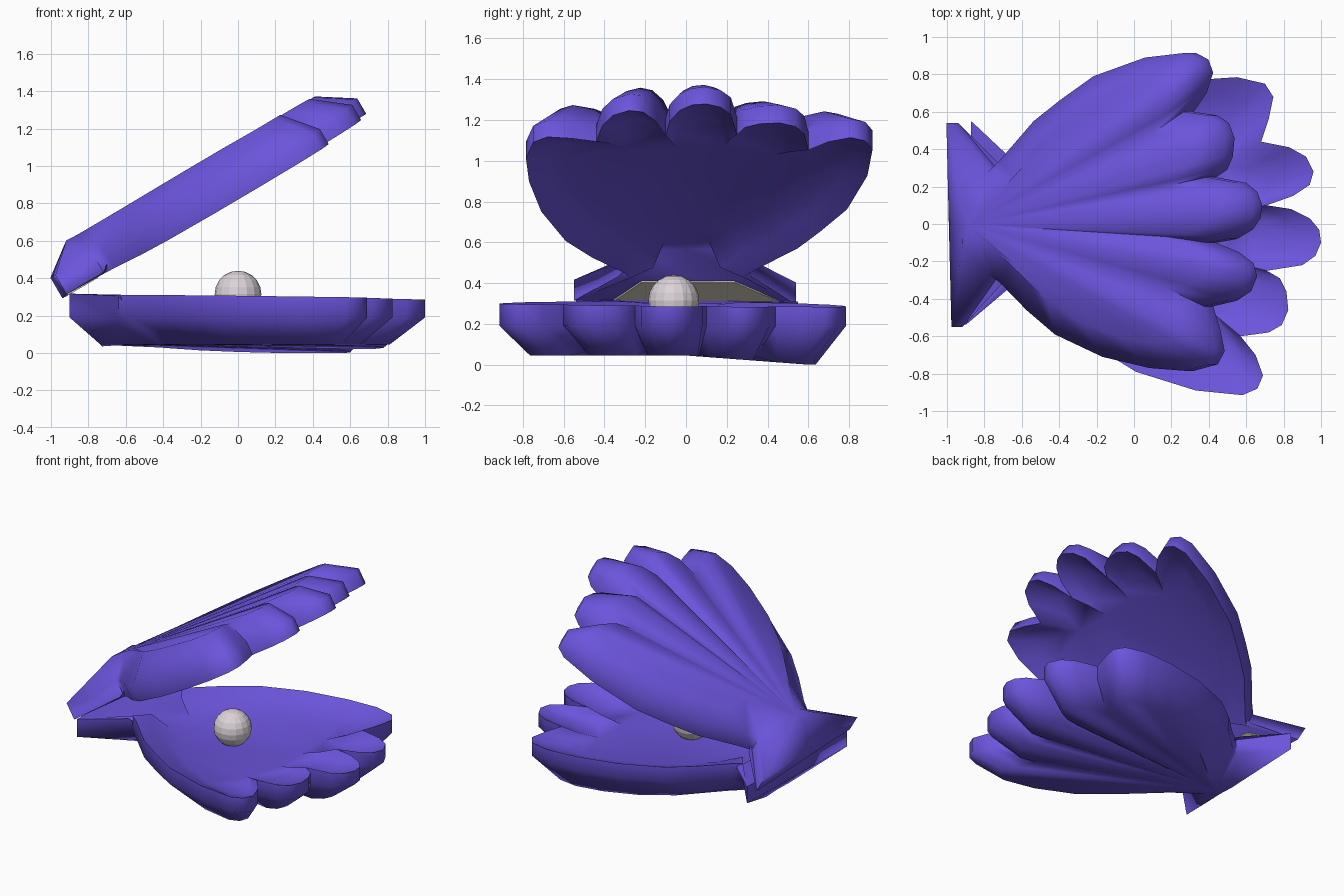
import bpy, bmesh, math
from mathutils import Vector, Matrix

if "Cube" in bpy.data.objects:
    bpy.data.objects.remove(bpy.data.objects["Cube"])


def material(name, rgb):
    m = bpy.data.materials.new(name)
    m.diffuse_color = (*rgb, 1)
    m.use_nodes = True
    m.node_tree.nodes["Principled BSDF"].inputs["Base Color"].default_value = m.diffuse_color
    return m


PURPLE = material("violet shell", (0.15, 0.09, 0.72))
PEARL = material("pearl white", (0.72, 0.65, 0.69))
BEIGE = material("hinge beige", (0.72, 0.67, 0.56))

# Fan outline seen from above, starting at the hinge, lobe by lobe
HINGE_A = [(-0.9, -0.54), (-0.885, 0), (-0.87, 0.55), (-0.64, 0.27)]
SIDE_A = [(-0.58, 0.31), (-0.42, 0.46), (-0.25, 0.59), (0.04, 0.71), (0.33, 0.77)]
LOBES = [
    [(0.55, 0.785), (0.7, 0.75), (0.745, 0.68), (0.72, 0.56), (0.68, 0.44)],
    [(0.83, 0.41), (0.92, 0.36), (0.96, 0.28), (0.94, 0.21), (0.85, 0.15), (0.71, 0.1)],
    [(0.84, 0.08), (0.94, 0.03), (0.99, -0.03), (1.0, -0.1), (0.97, -0.17), (0.9, -0.22), (0.71, -0.25)],
    [(0.78, -0.29), (0.815, -0.36), (0.825, -0.46), (0.79, -0.54), (0.72, -0.58), (0.57, -0.6)],
    [(0.65, -0.7), (0.69, -0.81), (0.66, -0.88), (0.58, -0.915)],
]
SIDE_B = [(0.33, -0.89), (0.01, -0.79), (-0.2, -0.66), (-0.36, -0.55), (-0.57, -0.34)]
HINGE_B = [(-0.64, -0.28)]
OUTLINE = HINGE_A + SIDE_A + sum(LOBES, []) + SIDE_B + HINGE_B
NOTCHES = {lobe[-1] for lobe in LOBES[:4]}
CENTRE = Vector((-0.1, -0.04))


def inset(p, d, wing_x, wing_y):
    """Move a point inward; hinge wings are pinched towards the fan apex."""
    if p[0] < -0.6:
        return Vector((wing_x + 0.3 * (p[0] + 0.75), p[1] * wing_y))
    v = Vector(p)
    return v + (CENTRE - v).normalized() * d


def rim_z(x, y):
    return 0.3 - 0.015 * x - 0.008 * y


def ring(level, upper):
    pts = []
    for p in OUTLINE:
        x, y = p
        if level == 0:      # underside
            q = inset(p, 0.19, -0.69, 0.22)
            z = 0.045 - 0.075 * max(0, q.y) + (0.02 if p in NOTCHES else 0)
            z = max(z, 0) + (0.022 if upper else 0)
        elif level == 1:    # lower edge of the side wall
            q, z = Vector(p), 0.19
        elif level == 2:    # top rim
            q, z = Vector(p), rim_z(x, y)
        elif level == 3:    # inside lip
            q = inset(p, 0.12, -0.6, 0.6)
            z = rim_z(x, y) - (0.012 if x < -0.6 else 0.045)
        else:               # dish floor
            q = inset(p, 0.25, -0.5, 0.4)
            z = 0.21
        if upper:           # slight roll of the upper half
            z += 0.06 * max(0, q.y) * max(0, min(1, (q.x + 0.9) / 0.5))
        pts.append((q.x, q.y, z))
    return pts


def finish(bm, name, mat, matrix=None, smooth=None):
    bmesh.ops.recalc_face_normals(bm, faces=bm.faces)
    me = bpy.data.meshes.new(name)
    if matrix:
        bm.transform(matrix)
    bm.to_mesh(me)
    bm.free()
    ob = bpy.data.objects.new(name, me)
    bpy.context.collection.objects.link(ob)
    me.materials.append(mat)
    if smooth:
        bpy.context.view_layer.objects.active = ob
        ob.select_set(True)
        bpy.ops.object.shade_smooth_by_angle(angle=math.radians(smooth))
        ob.select_set(False)
    return ob


def shell(name, matrix=None):
    bm = bmesh.new()
    rings = [[bm.verts.new(c) for c in ring(k, matrix is not None)] for k in range(5)]
    n = len(OUTLINE)
    for a, b in zip(rings, rings[1:]):
        for i in range(n):
            j = (i + 1) % n
            bm.faces.new((a[i], a[j], b[j], b[i]))
    # ribbed underside fans out from the hinge
    apex = bm.verts.new((-0.69, 0, 0.072 if matrix else 0.05))
    for i in range(n):
        bm.faces.new((rings[0][(i + 1) % n], rings[0][i], apex))
    floor = bm.faces.new(rings[4])
    bmesh.ops.triangulate(bm, faces=[floor])
    finish(bm, name, PURPLE, matrix, 75)


# The upper shell is the lower one turned over and swung open at the hinge
OPEN = (Matrix.Translation((-0.94, 0, 0.295))
        @ Matrix.Rotation(math.radians(-30.3), 4, 'Y')
        @ Matrix.Translation((0.9, 0, 0.315))
        @ Matrix.Rotation(math.pi, 4, 'X'))
shell("lower_shell")
shell("upper_shell", OPEN)

# Pale ligament plate under the upper hinge
bm = bmesh.new()
plate = [(-0.885, -0.48), (-0.68, -0.24), (-0.68, 0.22), (-0.865, 0.36)]
low = [bm.verts.new((x, y, 0.311)) for x, y in plate]
top = [bm.verts.new((x, y, 0.319)) for x, y in plate]
bm.faces.new(low)
bm.faces.new(top)
for i in range(4):
    j = (i + 1) % 4
    bm.faces.new((low[i], low[j], top[j], top[i]))
finish(bm, "hinge_ligament", BEIGE, OPEN)

# Pearl
bm = bmesh.new()
bmesh.ops.create_uvsphere(bm, u_segments=16, v_segments=10, radius=0.125)
finish(bm, "pearl", PEARL, Matrix.Translation((0, -0.06, 0.315)))
